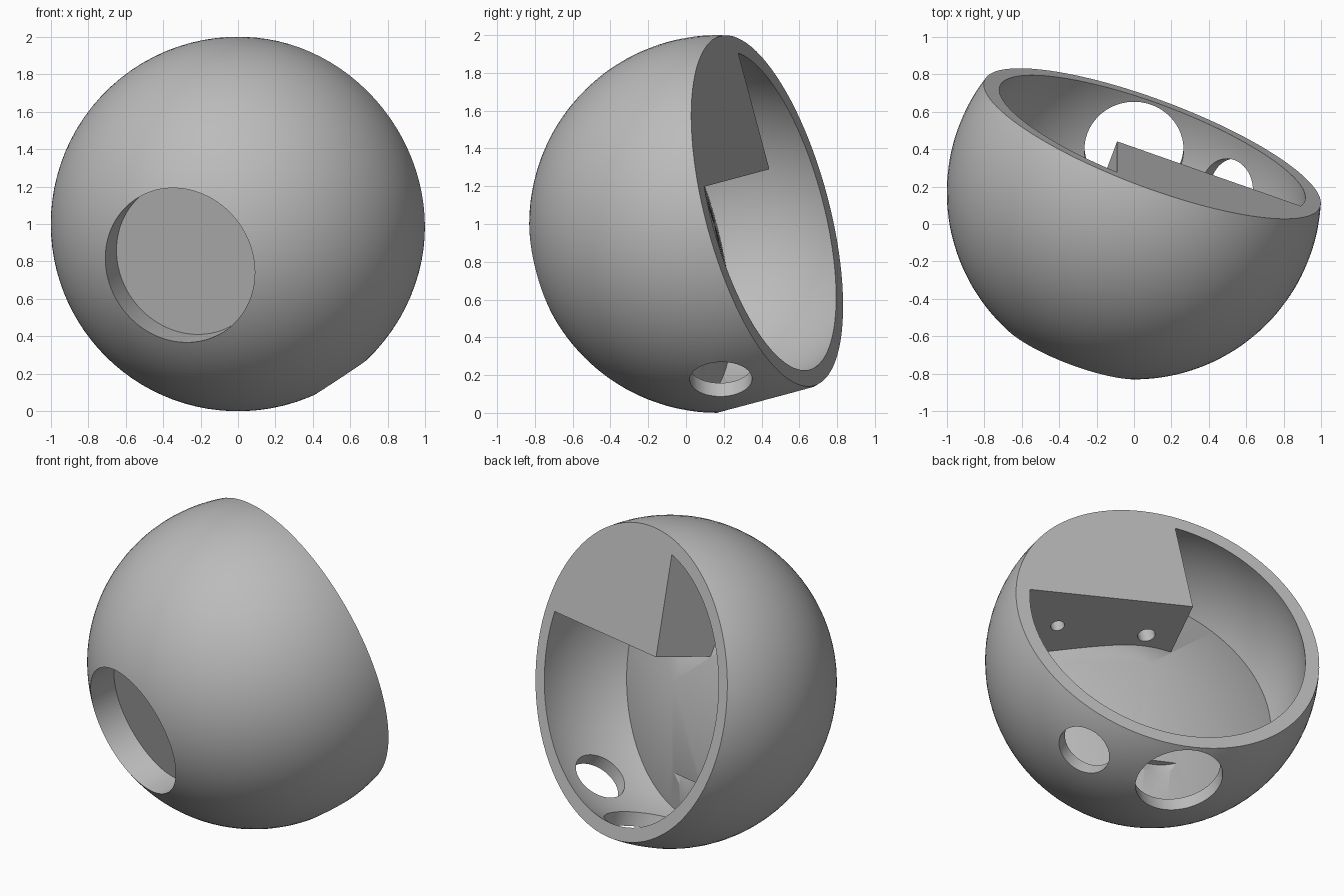
import bpy, bmesh, math
from mathutils import Matrix, Vector

if "Cube" in bpy.data.objects:
    bpy.data.objects.remove(bpy.data.objects["Cube"])

POSE = (Matrix.Translation((0, 0.17, 1.0))
        @ Matrix.Rotation(math.radians(15), 4, 'X')
        @ Matrix.Rotation(math.radians(-20), 4, 'Z'))

grey = bpy.data.materials.new("plain grey")
grey.diffuse_color = (0.5, 0.5, 0.5, 1)
grey.use_nodes = True
grey.node_tree.nodes["Principled BSDF"].inputs["Base Color"].default_value = grey.diffuse_color


def make_object(name, bm):
    bmesh.ops.recalc_face_normals(bm, faces=bm.faces)
    mesh = bpy.data.meshes.new(name)
    bm.to_mesh(mesh)
    bm.free()
    mesh.materials.append(grey)
    ob = bpy.data.objects.new(name, mesh)
    bpy.context.collection.objects.link(ob)
    return ob


def arc(radius, y0, y1, n):
    """Points (r, y) on a circle about the origin, from height y0 to y1."""
    a0, a1 = math.asin(y0 / radius), math.asin(y1 / radius)
    angles = [a0 + (a1 - a0) * i / n for i in range(n + 1)]
    return [(radius * math.cos(a), radius * math.sin(a)) for a in angles]


def lathe(name, profile, steps=96):
    """Revolve an (r, y) profile about the local y axis."""
    bm = bmesh.new()
    verts = [bm.verts.new((r, y, 0)) for r, y in profile]
    edges = [bm.edges.new(pair) for pair in zip(verts, verts[1:])]
    bmesh.ops.spin(bm, geom=verts + edges, cent=(0, 0, 0), axis=(0, 1, 0),
                   angle=math.tau, steps=steps)
    bmesh.ops.remove_doubles(bm, verts=bm.verts, dist=0.0002)
    return make_object(name, bm)


def rod(name, start, end, radius):
    start, end = Vector(start), Vector(end)
    axis = end - start
    turn = axis.to_track_quat('Z', 'Y').to_matrix().to_4x4()
    bm = bmesh.new()
    bmesh.ops.create_cone(bm, cap_ends=True, segments=64, radius1=radius,
                          radius2=radius, depth=axis.length,
                          matrix=Matrix.Translation((start + end) / 2) @ turn)
    return make_object(name, bm)


def cut(target, cutter):
    """Subtract the cutter from the target and discard the cutter."""
    cutter.hide_render = True
    mod = target.modifiers.new("cut", 'BOOLEAN')
    mod.operation, mod.solver, mod.object = 'DIFFERENCE', 'EXACT', cutter
    bpy.context.view_layer.objects.active = target
    bpy.ops.object.modifier_apply(modifier=mod.name)
    bpy.data.objects.remove(cutter)


# Ball with a sliced back and a round blind recess in the front
recess_y = -math.sqrt(1 - 0.425 ** 2)
shell = lathe("ball_shell", [(0, -0.73), (0.425, -0.73)]
              + arc(1.0, recess_y, 0.286, 48) + [(0, 0.286)])

# Hollow with a low cone on its floor, leaving a corner mounting block
cavity = lathe("cavity", [(0, -0.02)] + arc(0.916, -0.32, 0.286, 24)
               + [(0.86, 0.4), (0, 0.4)])
bm = bmesh.new()
bmesh.ops.create_cube(bm, size=2.0, matrix=Matrix.Translation((0.8, 0, 1.21)))
cut(cavity, make_object("mounting_block", bm))
cut(shell, cavity)

# Large hole underneath and a smaller one to its side
tilt = math.radians(36)
side = Vector((math.sin(tilt), 0, -math.cos(tilt)))
cut(shell, rod("bottom_hole", (0, 0, -0.6), (0, 0, -1.3), 0.265))
cut(shell, rod("side_hole", side * 0.6, side * 1.3, 0.165))

# Screw holes in the underside of the block
cut(shell, rod("screw_hole_a", (0, 0, 0.1), (0, 0, 0.5), 0.053))
cut(shell, rod("screw_hole_b", (0.57, 0, 0.1), (0.57, 0, 0.5), 0.042))

# Tilt into place and smooth the curved faces
shell.data.transform(POSE)
bpy.ops.object.select_all(action='DESELECT')
shell.select_set(True)
bpy.context.view_layer.objects.active = shell
bpy.ops.object.shade_smooth_by_angle(angle=math.radians(25))
